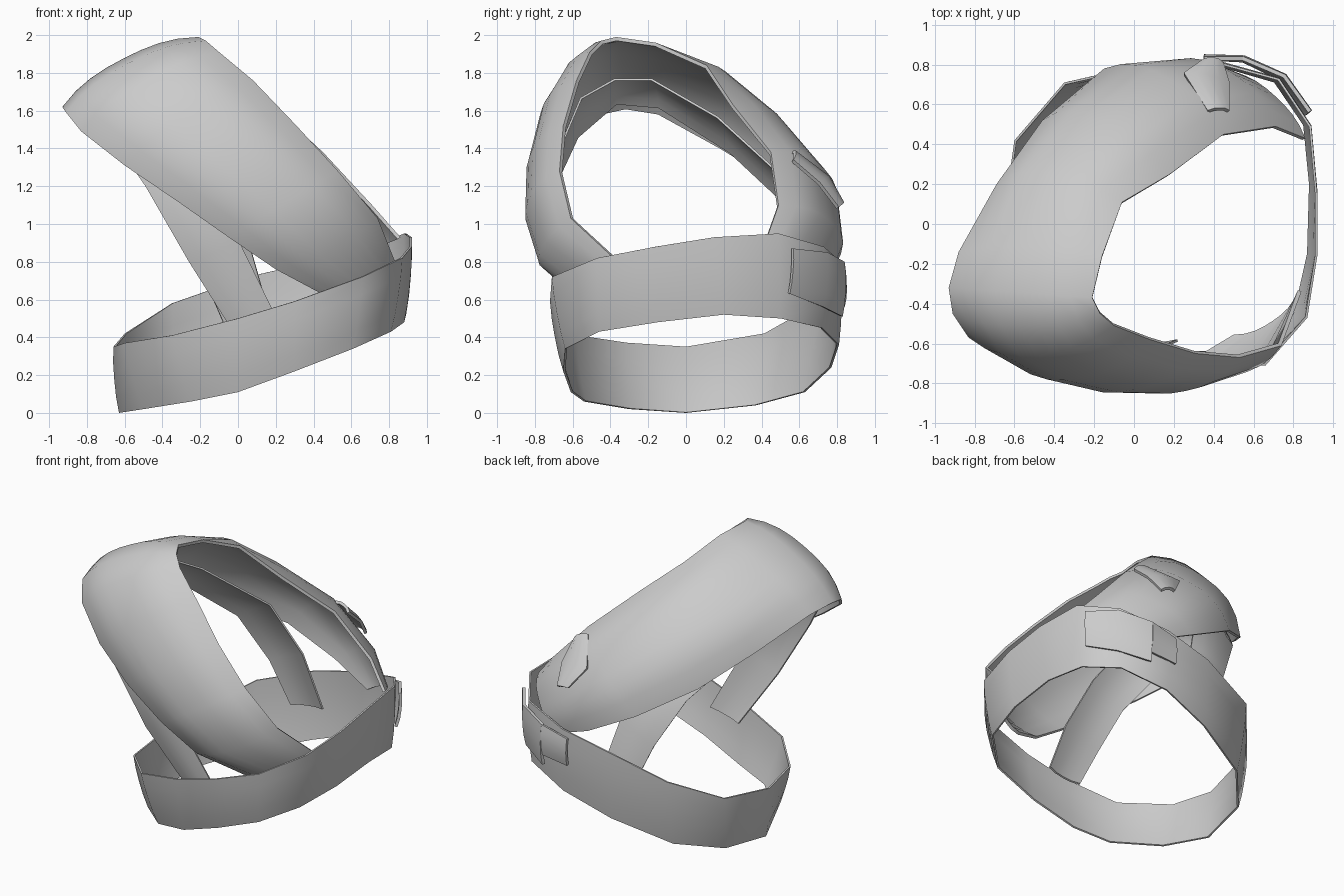
import bpy
import bmesh
from math import radians
from mathutils import Vector

cube = bpy.data.objects.get("Cube")
if cube:
    bpy.data.objects.remove(cube, do_unlink=True)

grey = bpy.data.materials.new("plain_grey")
grey.use_nodes = True
colour = (0.6, 0.6, 0.6, 1)
grey.diffuse_color = colour
grey.node_tree.nodes["Principled BSDF"].inputs["Base Color"].default_value = colour

CENTRE = Vector((0, 0, 0.9))


def points(*rows):
    """Edge points given in hundredths of a unit."""
    return [Vector(row) / 100 for row in rows]


def strap(name, lower, upper, bulges, closed=False, rows=4, thickness=0.012):
    """Loft a curved strip between two edge lines, arched outward across its width."""
    count = len(lower)
    middle = [(a + b) / 2 for a, b in zip(lower, upper)]
    outward = []
    for i in range(count):
        before = middle[(i - 1) % count if closed else max(i - 1, 0)]
        after = middle[(i + 1) % count if closed else min(i + 1, count - 1)]
        outward.append((after - before).cross(upper[i] - lower[i]).normalized())
    facing = sum(n.dot(m - CENTRE) for n, m in zip(outward, middle))
    side = 1 if facing > 0 else -1

    bm = bmesh.new()
    grid = []
    for a, b, normal, bulge in zip(lower, upper, outward, bulges):
        line = []
        for k in range(rows + 1):
            t = k / rows
            arch = side * bulge * (1 - abs(2 * t - 1) ** 2.6)
            line.append(bm.verts.new(a.lerp(b, t) + normal * arch))
        grid.append(line)
    for i in range(count if closed else count - 1):
        here, there = grid[i], grid[(i + 1) % count]
        for k in range(rows):
            quad = [here[k], there[k], there[k + 1], here[k + 1]]
            bm.faces.new(quad if side > 0 else quad[::-1])

    mesh = bpy.data.meshes.new(name)
    bm.to_mesh(mesh)
    bm.free()
    mesh.materials.append(grey)
    obj = bpy.data.objects.new(name, mesh)
    bpy.context.collection.objects.link(obj)
    solid = obj.modifiers.new("thickness", "SOLIDIFY")
    solid.thickness = thickness
    solid.offset = -1
    bpy.ops.object.select_all(action="DESELECT")
    obj.select_set(True)
    bpy.context.view_layer.objects.active = obj
    bpy.ops.object.modifier_apply(modifier=solid.name)
    bpy.ops.object.shade_smooth_by_angle(angle=radians(60))
    return obj


# Tilted closed belt at the bottom
strap(
    "lower_belt",
    points((-63, 0, 0), (-50, -30, 2), (-25, -54, 6), (0, -61, 11), (30, -65, 22),
           (61, -64, 34), (81, -46, 43), (88, -15, 48), (89, 20, 52), (86, 50, 50),
           (71, 72, 45), (40, 81, 36), (5, 77, 24), (-34, 63, 11), (-57, 37, 4)),
    points((-66, 0, 35), (-60, -32, 37), (-35, -59, 41), (0, -69, 50), (30, -72, 59),
           (66, -71, 72), (87, -47, 82), (92, -16, 88), (92, 15, 93), (89, 49, 95),
           (73, 73, 88), (40, 82, 80), (5, 80, 72), (-35, 71, 58), (-60, 42, 42)),
    [0.01] * 15, closed=True)

# Wide band sweeping from the front of the belt, over the top, to the back
strap(
    "wide_band",
    points((50, -57, 60), (20, -75, 76), (-5, -79, 93), (-32, -78, 112), (-60, -70, 131),
           (-83, -57, 149), (-91, -45, 159), (-93, -32, 162), (-88, -14, 159),
           (-69, 20, 140), (-46, 52, 120), (-15, 78, 102), (20, 82, 84), (50, 76, 72)),
    points((84, -34, 78), (74, -61, 103), (53, -67, 128), (31, -65, 152), (8, -58, 176),
           (-10, -51, 191), (-17, -45, 197), (-21, -37, 199), (-16, -16, 196),
           (-6, 11, 184), (18, 25, 163), (45, 45, 138), (71, 49, 110), (86, 43, 93)),
    [0.06, 0.09, 0.11, 0.12, 0.14, 0.13, 0.1, 0.08, 0.08, 0.14, 0.18, 0.15, 0.12, 0.06],
    rows=8, thickness=0.02)

# Narrow strap lying inside the band, with both legs reaching down into the belt
strap(
    "inner_strap",
    points((-2, -57, 42), (-26, -67, 80), (-49, -70, 120), (-67, -58, 146), (-82, -37, 164),
           (-79, -14, 162), (-60, 24, 138), (-38, 54, 110), (-21, 66, 78), (-8, 71, 48)),
    points((22, -59, 47), (1, -68, 90), (-24, -70, 134), (-46, -56, 167), (-62, -38, 177),
           (-60, -18, 177), (-40, 17, 157), (-10, 51, 126), (6, 65, 90), (17, 72, 51)),
    [0.02] * 10)

# Buckle plate wrapped round the back corner of the belt, with a shorter tab
strap(
    "buckle_plate",
    points((87, 55, 63), (75, 73, 56), (55, 83, 51)),
    points((89, 57, 87), (76, 75, 85), (55, 84, 80)),
    [0.012] * 3, thickness=0.02)
strap(
    "buckle_tab",
    points((55, 83, 58), (35, 84, 56)),
    points((55, 84, 80), (35, 84, 75)),
    [0.012] * 2, thickness=0.02)

# Small shield-shaped clip on the back of the band
strap(
    "band_clip",
    points((37, 57, 139), (25, 76, 125), (35, 83, 111)),
    points((48, 57, 134), (48, 71, 122), (45, 81, 109)),
    [0.02] * 3, thickness=0.02)
